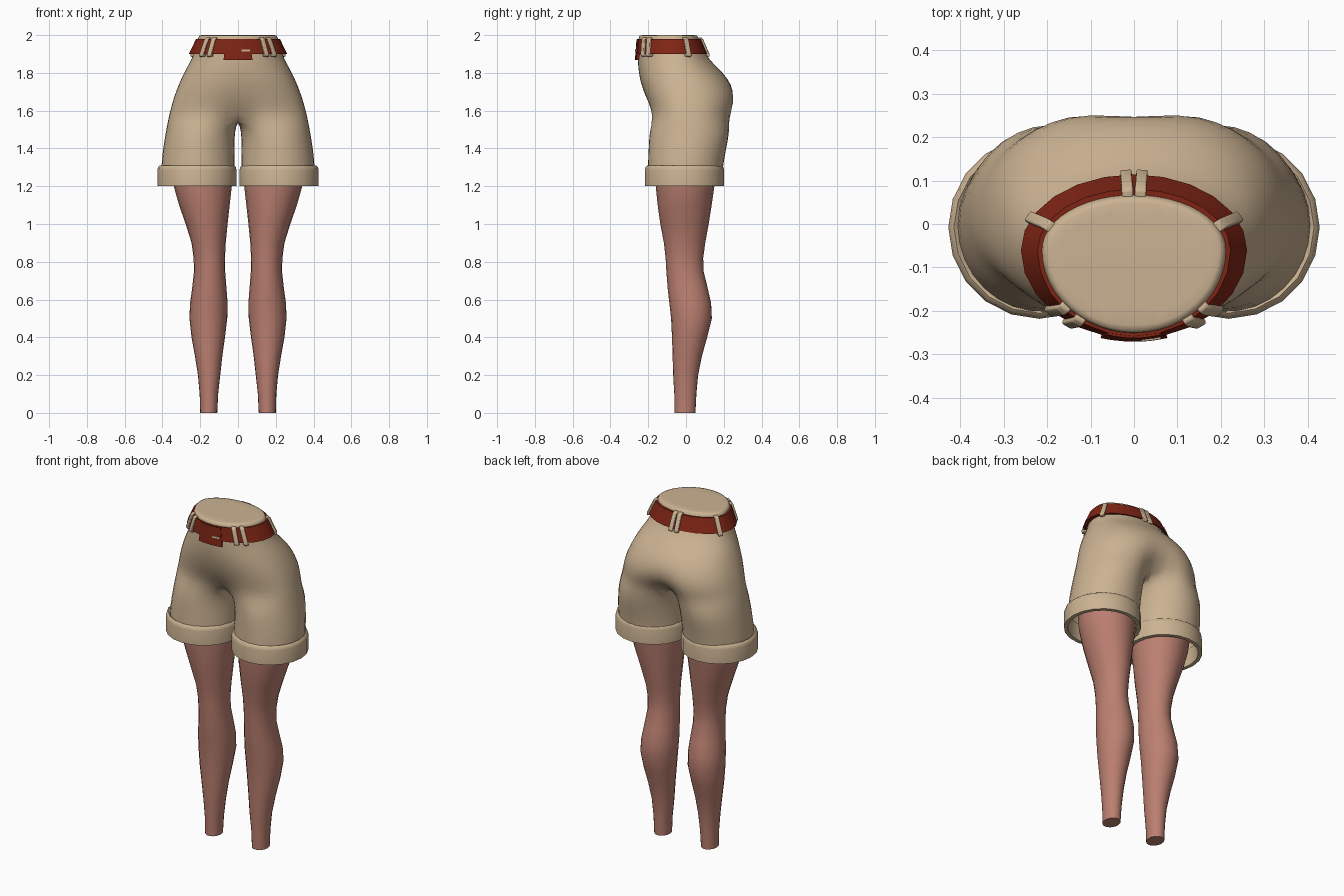
import bpy, bmesh
from math import sin, cos, radians, pi
from mathutils import Vector

if "Cube" in bpy.data.objects:
    bpy.data.objects.remove(bpy.data.objects["Cube"])


def material(name, rgb):
    m = bpy.data.materials.new(name)
    m.diffuse_color = (*rgb, 1)
    m.use_nodes = True
    m.node_tree.nodes["Principled BSDF"].inputs["Base Color"].default_value = m.diffuse_color
    return m


CLOTH = material("tan cloth", (0.60, 0.45, 0.29))
SKIN = material("skin", (0.50, 0.215, 0.165))
LEATHER = material("red brown leather", (0.21, 0.018, 0.007))


def finish(name, bm, mat, mirror=False, subsurf=0, angle=40):
    bmesh.ops.recalc_face_normals(bm, faces=bm.faces)
    me = bpy.data.meshes.new(name)
    bm.to_mesh(me)
    bm.free()
    me.materials.append(mat)
    ob = bpy.data.objects.new(name, me)
    bpy.context.collection.objects.link(ob)
    bpy.ops.object.select_all(action='DESELECT')
    ob.select_set(True)
    bpy.context.view_layer.objects.active = ob
    bpy.ops.object.shade_smooth_by_angle(angle=radians(angle))
    if mirror:
        ob.modifiers.new("Mirror", 'MIRROR').use_clip = True
    if subsurf:
        s = ob.modifiers.new("Subsurf", 'SUBSURF')
        s.levels = s.render_levels = subsurf
    return ob


def bridge(bm, a, b, closed=True):
    n = len(a)
    for i in range(n if closed else n - 1):
        j = (i + 1) % n
        bm.faces.new((a[i], a[j], b[j], b[i]))


def oval(x0, x1, y0, y1, z, n=20):
    """Horizontal ellipse given by its extents."""
    return [((x0 + x1) / 2 + (x1 - x0) / 2 * cos(2 * pi * i / n),
             (y0 + y1) / 2 + (y1 - y0) / 2 * sin(2 * pi * i / n), z) for i in range(n)]


def power(v, e):
    return (abs(v) ** e) * (1 if v >= 0 else -1)


def body_point(t, hw, f, b, yc, n=2.0):
    """Waist section point: t = -90 front, 0 side, 90 back."""
    c, s = power(cos(t), 2 / n), power(sin(t), 2 / n)
    return Vector((hw * c, yc + (b - yc if s > 0 else yc - f) * s, 0))


# Shorts: half a torso split into a leg at the crotch, then mirrored
K, M = 12, 3
# z, half width, front y, back y, centre y, squareness, front dip, back dip
torso = [
    (2.00, 0.190, -0.230, 0.045, -0.06, 2.0, 0, 0),
    (2.00, 0.209, -0.250, 0.062, -0.06, 2.0, 0, 0),
    (1.98, 0.214, -0.254, 0.067, -0.06, 2.0, 0, 0),
    (1.90, 0.236, -0.257, 0.103, -0.05, 2.0, 0, 0),
    (1.85, 0.260, -0.257, 0.145, -0.04, 2.0, 0, 0),
    (1.80, 0.289, -0.252, 0.198, -0.02, 2.1, 0, 0),
    (1.74, 0.316, -0.240, 0.248, -0.01, 2.2, 0, 0.005),
    (1.67, 0.343, -0.218, 0.270, 0.00, 2.3, 0.005, 0.02),
    (1.61, 0.359, -0.200, 0.268, 0.00, 2.3, 0.03, 0.06),
    (1.56, 0.372, -0.198, 0.256, 0.00, 2.3, 0.08, 0.13),
]
bm = bmesh.new()
prev = None
for z, hw, f, b, yc, n, fd, bd in torso:
    ring = []
    for i in range(K + 1):
        p = body_point(radians(-90 + 180 * i / K), hw, f, b, yc, n)
        if i in (0, K):
            p.x = 0
        k = max(0, 1 - p.x / 0.16) ** 2
        p.y += fd * k if p.y < yc else -bd * k
        p.z = z
        ring.append(bm.verts.new(p))
    if prev:
        bridge(bm, prev, ring, False)
    else:
        bm.faces.new(ring)
    prev = ring
y0, y1 = prev[0].co.y, prev[-1].co.y
for j in range(1, M + 1):
    prev.append(bm.verts.new((0, y1 + (y0 - y1) * j / (M + 1), 1.555)))
for z, xa, xb, ya, yb in [(1.49, 0.014, 0.386, -0.200, 0.238),
                          (1.40, 0.017, 0.402, -0.203, 0.218),
                          (1.30, 0.014, 0.412, -0.208, 0.200),
                          (1.22, 0.016, 0.412, -0.208, 0.194)]:
    ring = []
    for i in range(K + 1 + M):
        a = radians(-140 + 280 * i / K if i <= K else 140 + 80 * (i - K) / (M + 1))
        ring.append(bm.verts.new(((xa + xb) / 2 + (xb - xa) / 2 * cos(a),
                                  (ya + yb) / 2 + (yb - ya) / 2 * sin(a), z)))
    bridge(bm, prev, ring)
    prev = ring
finish("shorts", bm, CLOTH, mirror=True, subsurf=1, angle=80)

# Turned-up cuffs: closed ring profile (inset, z)
bm = bmesh.new()
rings = []
for d, z in [(0.022, 1.20), (0, 1.20), (0, 1.285), (0.004, 1.302), (0.013, 1.309), (0.026, 1.30)]:
    rings.append([bm.verts.new(p) for p in oval(0.008 + d, 0.427 - d, -0.218 + d, 0.202 - d, z)])
for a, b in zip(rings, rings[1:] + rings[:1]):
    bridge(bm, a, b)
finish("cuffs", bm, CLOTH, mirror=True)

# Bare legs
bm = bmesh.new()
prev = None
for z, xa, xb, ya, yb in [(0, .110, .200, -.060, .050), (.10, .105, .203, -.062, .055),
                          (.20, .094, .212, -.068, .064), (.30, .083, .228, -.071, .084),
                          (.40, .069, .246, -.074, .112), (.50, .057, .257, -.079, .137),
                          (.58, .055, .254, -.088, .133), (.66, .061, .243, -.097, .115),
                          (.75, .068, .233, -.104, .093), (.82, .069, .235, -.108, .091),
                          (.90, .065, .246, -.117, .102), (1.0, .055, .277, -.136, .120),
                          (1.1, .044, .312, -.150, .136), (1.2, .033, .340, -.160, .150),
                          (1.45, .025, .365, -.170, .180)]:
    ring = [bm.verts.new(p) for p in oval(xa, xb, ya, yb, z)]
    if prev:
        bridge(bm, prev, ring)
    else:
        bm.faces.new(ring)
    prev = ring
finish("legs", bm, SKIN, mirror=True, angle=60)


# Belt surface: interpolates between its wide lower and narrow upper edge
def belt_point(t, z, off=0.0):
    k = (z - 1.90) / 0.08
    p = body_point(t, 0.260 - 0.038 * k + off, -0.264 + 0.006 * k - off,
                   0.114 - 0.034 * k + off, -0.06)
    p.z = z
    return p


def band(name, mat, t0, t1, steps, z0, z1, inner, outer):
    """Curved plate following the belt; a full turn closes on itself."""
    bm = bmesh.new()
    full = t1 - t0 >= 360
    cols = []
    for i in range(steps if full else steps + 1):
        t = radians(t0 + (t1 - t0) * i / steps)
        cols.append([bm.verts.new(belt_point(t, z, o)) for z, o in
                     ((z0, inner), (z0, outer), (z1, outer), (z1, inner))])
    for a, b in zip(cols, cols[1:]):
        bridge(bm, a, b)
    if full:
        bridge(bm, cols[-1], cols[0])
    else:
        bm.faces.new(cols[0])
        bm.faces.new(cols[-1])
    return finish(name, bm, mat)


band("belt", LEATHER, -90, 270, 24, 1.90, 1.98, -0.03, 0)
band("buckle", LEATHER, -106, -74, 6, 1.868, 1.977, -0.01, 0.004)
band("buckle_tongue", CLOTH, -86, -76, 3, 1.914, 1.924, 0, 0.008)

# Belt loops: rounded straps standing over the belt, mirrored left to right
bm = bmesh.new()
for deg in (-55, -43, 25, 86):
    t = radians(deg)
    side = (belt_point(t + 0.02, 1.94) - belt_point(t - 0.02, 1.94)).normalized()
    out = Vector((side.y, -side.x, 0))
    w = 0.013
    ends = []
    for s in (-w, w):
        ends.append([bm.verts.new(belt_point(t, z) + side * s + out * o) for z, o in
                     ((1.888, -0.03), (1.885, 0.003), (1.896, 0.010), (1.978, 0.010),
                      (1.989, 0.001), (1.985, -0.025))])
    bridge(bm, *ends)
    for e in ends:
        bm.faces.new(e)
loops = finish("belt_loops", bm, CLOTH, mirror=True)
bv = loops.modifiers.new("Bevel", 'BEVEL')
bv.width, bv.segments = 0.004, 2
